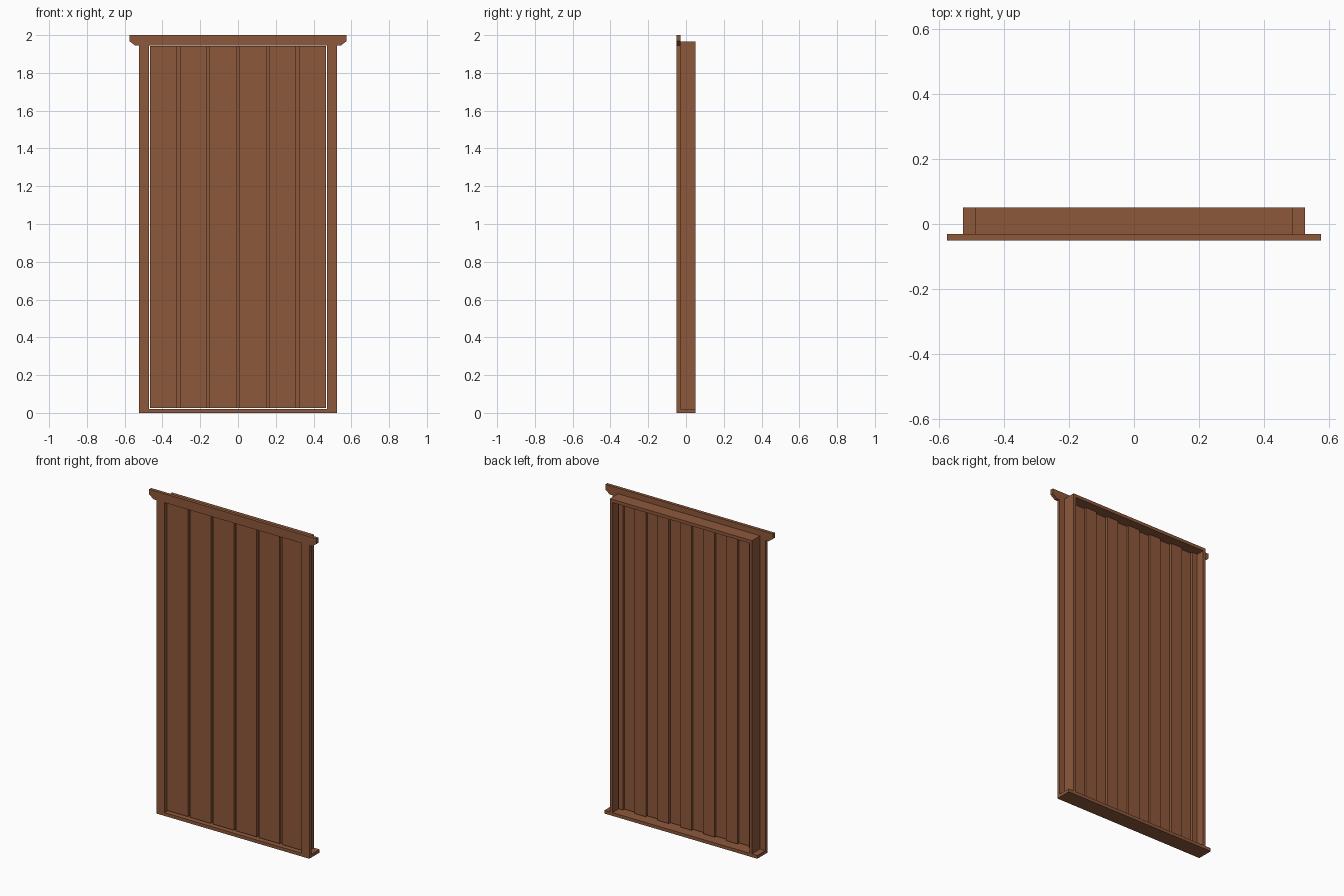
import bpy, bmesh

if "Cube" in bpy.data.objects:
    bpy.data.objects.remove(bpy.data.objects["Cube"])

# single wood colour
wood = bpy.data.materials.new("brown_wood")
wood.diffuse_color = (0.268, 0.098, 0.043, 1)
wood.use_nodes = True
wood.node_tree.nodes["Principled BSDF"].inputs["Base Color"].default_value = wood.diffuse_color


def finish(name, bm):
    bmesh.ops.recalc_face_normals(bm, faces=bm.faces)
    mesh = bpy.data.meshes.new(name)
    bm.to_mesh(mesh)
    bm.free()
    mesh.materials.append(wood)
    obj = bpy.data.objects.new(name, mesh)
    bpy.context.collection.objects.link(obj)
    return obj


def prism(name, outline, y0, y1):
    """Extrude an x-z outline from y0 to y1."""
    bm = bmesh.new()
    face = bm.faces.new([bm.verts.new((x, y0, z)) for x, z in outline])
    ext = bmesh.ops.extrude_face_region(bm, geom=[face])["geom"]
    verts = [v for v in ext if isinstance(v, bmesh.types.BMVert)]
    bmesh.ops.translate(bm, verts=verts, vec=(0, y1 - y0, 0))
    return finish(name, bm)


def box(name, x0, x1, y0, y1, z0, z1):
    return prism(name, [(x0, z0), (x1, z0), (x1, z1), (x0, z1)], y0, y1)


def pair(name, x0, x1, *rest):
    box(name + "_right", x0, x1, *rest)
    box(name + "_left", -x1, -x0, *rest)


# threshold
box("sill", -0.525, 0.525, -0.05, 0.05, 0, 0.02)

# frame lining: jambs and lintel
pair("jamb", 0.470, 0.488, -0.03, 0.05, 0.02, 1.945)
box("lintel", -0.488, 0.488, -0.03, 0.05, 1.945, 1.965)

# front casing and header board with clipped lower corners
pair("front_casing", 0.470, 0.525, -0.05, -0.03, 0.02, 1.945)
prism("header_board", [(-0.575, 2.0), (-0.575, 1.968), (-0.545, 1.945),
                       (0.545, 1.945), (0.575, 1.968), (0.575, 2.0)], -0.05, -0.03)

# door leaf: six front boards with narrow gaps
half, gap, count = 0.465, 0.016, 6
width = (2 * half - gap * (count - 1)) / count
pitch = width + gap
bottom, top = 0.027, 1.943
for i in range(count):
    x = -half + i * pitch
    box(f"door_board_{i + 1}", x, x + width, -0.03, -0.015, bottom, top)

# battens behind each gap, and half battens at the door edges
for i in range(count - 1):
    x = -half + (i + 1) * pitch - gap / 2
    box(f"door_batten_{i + 1}", x - 0.039, x + 0.039, -0.015, 0.0, bottom, top)
pair("edge_batten", 0.432, half, -0.015, 0.0, bottom, top)
